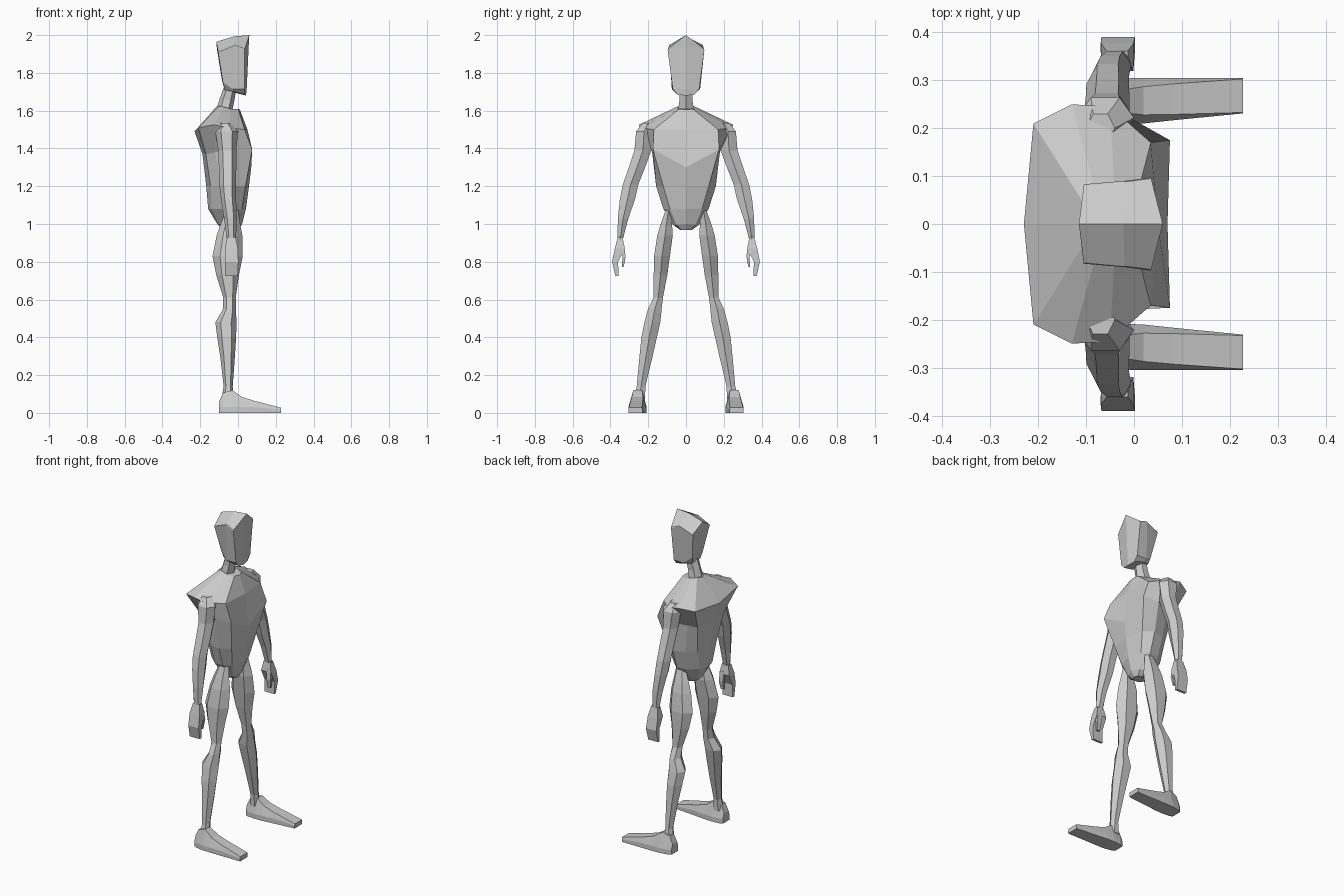
import bpy, bmesh, math


def loft(name, rings, mirror=False):
    """Skin closed rings of equal point count, cap both ends, flat shaded."""
    bm = bmesh.new()
    loops = [[bm.verts.new(p) for p in ring] for ring in rings]
    n = len(loops[0])
    for a, b in zip(loops, loops[1:]):
        for i in range(n):
            j = (i + 1) % n
            bm.faces.new((a[i], a[j], b[j], b[i]))
    bm.faces.new(loops[0])
    bm.faces.new(loops[-1])
    bmesh.ops.recalc_face_normals(bm, faces=bm.faces)
    mesh = bpy.data.meshes.new(name)
    bm.to_mesh(mesh)
    bm.free()
    obj = bpy.data.objects.new(name, mesh)
    bpy.context.collection.objects.link(obj)
    if mirror:
        mod = obj.modifiers.new("mirror", 'MIRROR')
        mod.use_axis = (False, True, False)
    return obj


def symmetric(half):
    """Complete a half ring running from back centre to front centre."""
    return half + [(x, -y, z) for x, y, z in reversed(half[1:-1])]


def oval(cx, cy, z, rx, ry, n=6):
    pts = []
    for i in range(n):
        a = math.tau * i / n
        pts.append((cx + rx * math.cos(a), cy + ry / 0.866 * math.sin(a), z))
    return pts


def box(cx, cy, z, rx, ry):
    return [(cx + sx * rx, cy + sy * ry, z)
            for sx, sy in ((-1, -1), (1, -1), (1, 1), (-1, 1))]


# Head: tapered block with a ridged crown
head = [
    [(-.07, 0, 1.71), (-.07, .04, 1.71), (-.02, .055, 1.70), (.035, .045, 1.685), (.042, 0, 1.68)],
    [(-.085, 0, 1.76), (-.08, .05, 1.75), (-.03, .075, 1.715), (.035, .07, 1.715), (.046, 0, 1.715)],
    [(-.112, 0, 1.93), (-.105, .083, 1.91), (-.02, .09, 1.945), (.035, .097, 1.92), (.057, 0, 1.95)],
    [(-.115, 0, 1.965), (-.105, .08, 1.915), (-.02, .088, 1.948), (.036, .095, 1.928), (.06, 0, 2.0)],
]
obj = loft("head", [symmetric(r) for r in head])
# roof of the crown as two sloping strips
bm = bmesh.new()
bm.from_mesh(obj.data)
bm.verts.ensure_lookup_table()
top = list(bm.verts)[-8:]
bmesh.ops.delete(bm, geom=[f for f in bm.faces if all(v in top for v in f.verts)], context='FACES_ONLY')
b, b1, m1, f1, f, f2, m2, b2 = top
mid = bm.verts.new((-.022, 0, 1.993))
for face in ((b, b1, m1, mid), (mid, m1, f1, f), (f, f2, m2, mid), (mid, m2, b2, b)):
    bm.faces.new(face)
bmesh.ops.recalc_face_normals(bm, faces=bm.faces)
bm.to_mesh(obj.data)
bm.free()

# Neck
loft("neck", [oval(-.073, 0, 1.60, .043, .042), oval(-.058, 0, 1.66, .04, .034),
              oval(-.04, 0, 1.73, .033, .036)])

# Torso: overhanging shoulder blades, broad chest, tapering to the pelvis
torso = [
    [(-.115, 0, 1.62), (-.10, .035, 1.625), (-.075, .05, 1.62), (-.04, .05, 1.61), (0, .035, 1.61), (.01, 0, 1.605)],
    [(-.23, 0, 1.49), (-.21, .21, 1.51), (-.13, .25, 1.525), (-.05, .245, 1.51), (.035, .17, 1.50), (.05, 0, 1.50)],
    [(-.188, 0, 1.37), (-.17, .13, 1.37), (-.12, .155, 1.38), (-.03, .18, 1.385), (.075, .175, 1.395), (.07, 0, 1.30)],
    [(-.168, 0, 1.2), (-.145, .095, 1.2), (-.09, .14, 1.2), (-.02, .158, 1.2), (.04, .12, 1.2), (.058, 0, 1.2)],
    [(-.158, 0, 1.08), (-.14, .06, 1.08), (-.08, .115, 1.08), (-.02, .12, 1.08), (.02, .085, 1.08), (.042, 0, 1.08)],
    [(-.11, 0, 1.0), (-.10, .03, 1.0), (-.07, .06, 1.0), (-.03, .068, .995), (0, .05, .995), (.022, 0, 1.0)],
]
base = [(x, y * .5, .968) for x, y, z in
        [(-.075, 0, 0), (-.07, .03, 0), (-.05, .06, 0), (-.03, .06, 0), (-.01, .05, 0), (0, 0, 0)]]
loft("torso", [symmetric(r) for r in torso + [base]])

# Arms
arm = [(-.07, .20, 1.535, .03, .03), (-.06, .222, 1.49, .06, .042),
       (-.057, .228, 1.39, .048, .045), (-.055, .263, 1.29, .046, .043),
       (-.055, .293, 1.21, .044, .041), (-.05, .31, 1.13, .04, .04),
       (-.04, .333, 1.03, .034, .028), (-.035, .348, .92, .024, .014)]
loft("arms", [oval(*r) for r in arm], True)

# Hands with curled fingers and a thumb
hand = [(-.035, .348, .93, .022, .013), (-.035, .351, .87, .034, .026),
        (-.033, .375, .80, .035, .016), (-.036, .366, .725, .034, .008)]
loft("hands", [box(*r) for r in hand], True)
thumb = [(-.02, .34, .885, .014, .014), (-.015, .328, .825, .014, .008),
         (-.017, .335, .772, .01, .005)]
loft("thumbs", [box(*r) for r in thumb], True)

# Legs
leg = [(-.03, .092, 1.08, .03, .014), (-.04, .104, 1.0, .052, .03),
       (-.045, .111, .94, .068, .041), (-.055, .127, .83, .08, .042),
       (-.055, .135, .73, .06, .036), (-.045, .147, .61, .033, .025),
       (-.045, .165, .55, .034, .036), (-.064, .178, .48, .056, .042),
       (-.06, .195, .40, .05, .041), (-.055, .213, .29, .038, .034),
       (-.052, .238, .14, .024, .023), (-.055, .247, .07, .033, .03)]
loft("legs", [oval(*r) for r in leg], True)

# Feet: x, inner y, outer y, top height, top inset
foot = [(-.10, .22, .285, .06, .01), (-.08, .212, .295, .105, .022),
        (-.03, .208, .304, .12, .025), (.02, .21, .305, .085, .018),
        (.085, .217, .305, .064, .012), (.228, .231, .305, .028, .002)]
rings = []
for x, y0, y1, h, inset in foot:
    k = min(.03, h * .6)
    rings.append([(x, y0, 0), (x, y0, k), (x, y0 + inset, h),
                  (x, y1 - inset, h), (x, y1, k), (x, y1, 0)])
loft("feet", rings, True)
